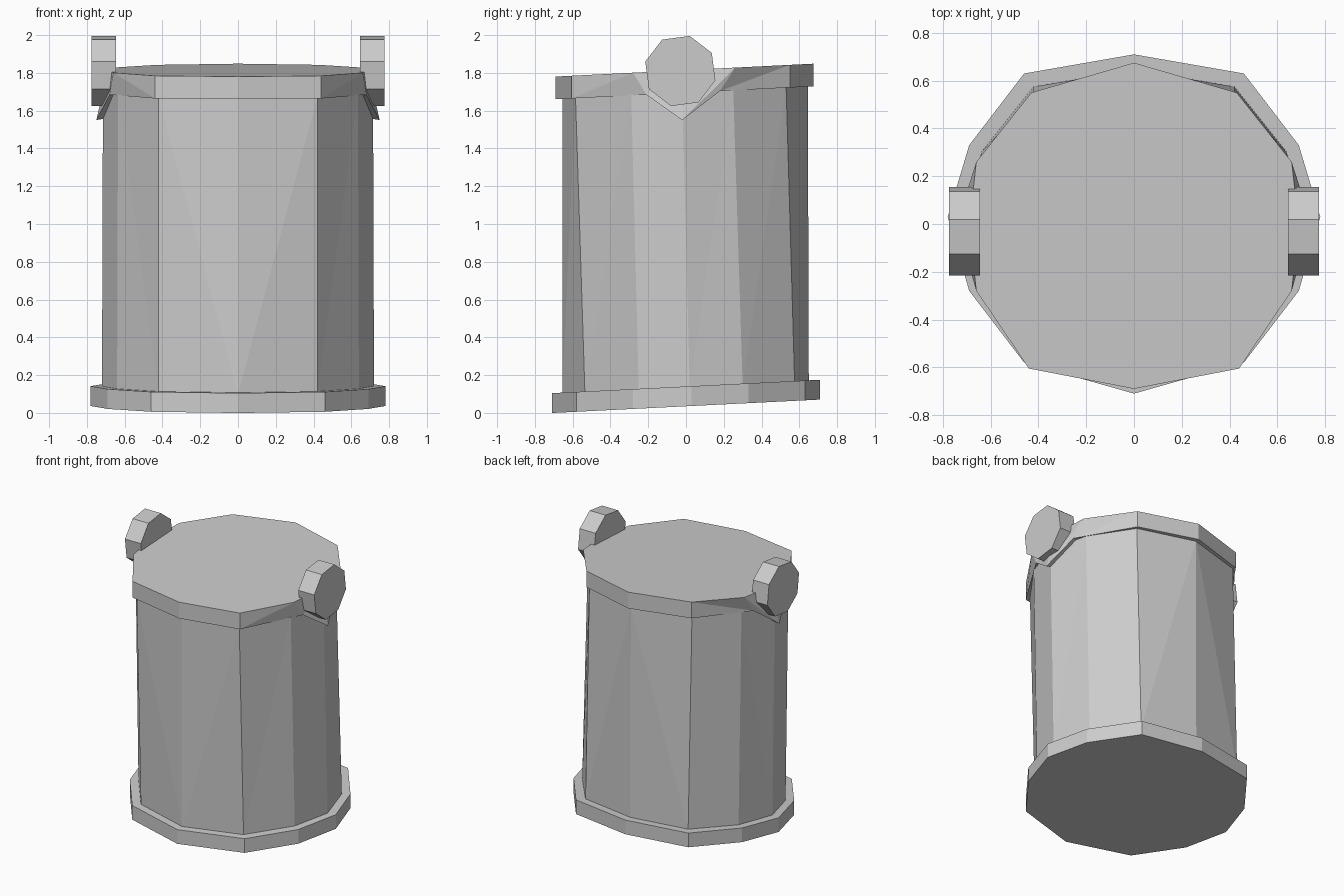
import bpy
import bmesh
from math import radians
from mathutils import Matrix

old = bpy.data.objects.get("Cube")
if old:
    bpy.data.objects.remove(old, do_unlink=True)

grey = bpy.data.materials.new("plain grey")
grey.use_nodes = True
grey.diffuse_color = (0.6, 0.6, 0.6, 1)
grey.node_tree.nodes["Principled BSDF"].inputs["Base Color"].default_value = (0.6, 0.6, 0.6, 1)

TILT = 0.05  # all horizontal levels rise gently towards the back


def finish(bm, name):
    bmesh.ops.recalc_face_normals(bm, faces=bm.faces[:])
    mesh = bpy.data.meshes.new(name)
    bm.to_mesh(mesh)
    bm.free()
    mesh.materials.append(grey)
    obj = bpy.data.objects.new(name, mesh)
    bpy.context.collection.objects.link(obj)
    return obj


def full_ring(bm, half, level, side_drop=0.0):
    """Mirror a half outline (front to back) into a closed tilted ring."""
    right = [(x, y, level + TILT * y) for x, y in half]
    x, y, z = right[3]
    right[3] = (x, y, z - side_drop)
    left = [(-x, y, z) for x, y, z in right[-2:0:-1]]
    return [bm.verts.new(p) for p in right + left]


def cap(bm, ring, level):
    centre = bm.verts.new((0, 0, level))
    for a, b in zip(ring, ring[1:] + ring[:1]):
        bm.faces.new((a, b, centre))


def drum(name, low_half, low_z, high_half, high_z, side_drop=0.0):
    """Twelve-sided solid between two outlines, mirrored left to right."""
    bm = bmesh.new()
    low = full_ring(bm, low_half, low_z, side_drop)
    high = full_ring(bm, high_half, high_z)
    n = len(low)
    for i in range(n):
        j = (i + 1) % n
        if i < n // 2:
            bm.faces.new((low[i], low[j], high[j]))
            bm.faces.new((low[i], high[j], high[i]))
        else:
            bm.faces.new((low[i], low[j], high[i]))
            bm.faces.new((low[j], high[j], high[i]))
    cap(bm, low, low_z)
    cap(bm, high, high_z)
    return finish(bm, name)


# Foot plate
foot = [(0, -0.71), (0.46, -0.58), (0.69, -0.28), (0.78, 0.03),
        (0.69, 0.33), (0.46, 0.63), (0, 0.71)]
drum("foot_plate", foot, 0.035, foot, 0.14)

# Body, slightly sheared between bottom and top
body_low = [(0, -0.655), (0.42, -0.535), (0.64, -0.25), (0.72, 0.02),
            (0.64, 0.30), (0.42, 0.575), (0, 0.65)]
body_high = [(0, -0.655), (0.42, -0.585), (0.635, -0.29), (0.715, -0.02),
             (0.63, 0.25), (0.42, 0.53), (0, 0.645)]
drum("body", body_low, 0.13, body_high, 1.70)

# Lid, with a pointed tab on each side
lid_low = [(0, -0.69), (0.44, -0.605), (0.68, -0.21), (0.75, -0.02),
           (0.68, 0.18), (0.43, 0.55), (0, 0.675)]
lid_high = [(0, -0.69), (0.44, -0.605), (0.66, -0.28), (0.69, -0.01),
            (0.66, 0.26), (0.43, 0.55), (0, 0.675)]
drum("lid", lid_low, 1.695, lid_high, 1.815, side_drop=0.144)

# Octagonal hinge discs
for name, side in (("left_disc", 1), ("right_disc", -1)):
    bm = bmesh.new()
    bmesh.ops.create_cone(bm, cap_ends=True, segments=8, radius1=0.192,
                          radius2=0.192, depth=0.13)
    spin = Matrix.Rotation(radians(30), 4, "X") @ Matrix.Rotation(radians(90), 4, "Y")
    bmesh.ops.transform(bm, matrix=spin, verts=bm.verts[:])
    # Level the corner phase so one vertex lies thirty degrees above the back
    first = bm.verts[:][0].co
    bmesh.ops.translate(bm, vec=(side * 0.71, -0.03, 1.81), verts=bm.verts[:])
    finish(bm, name)
